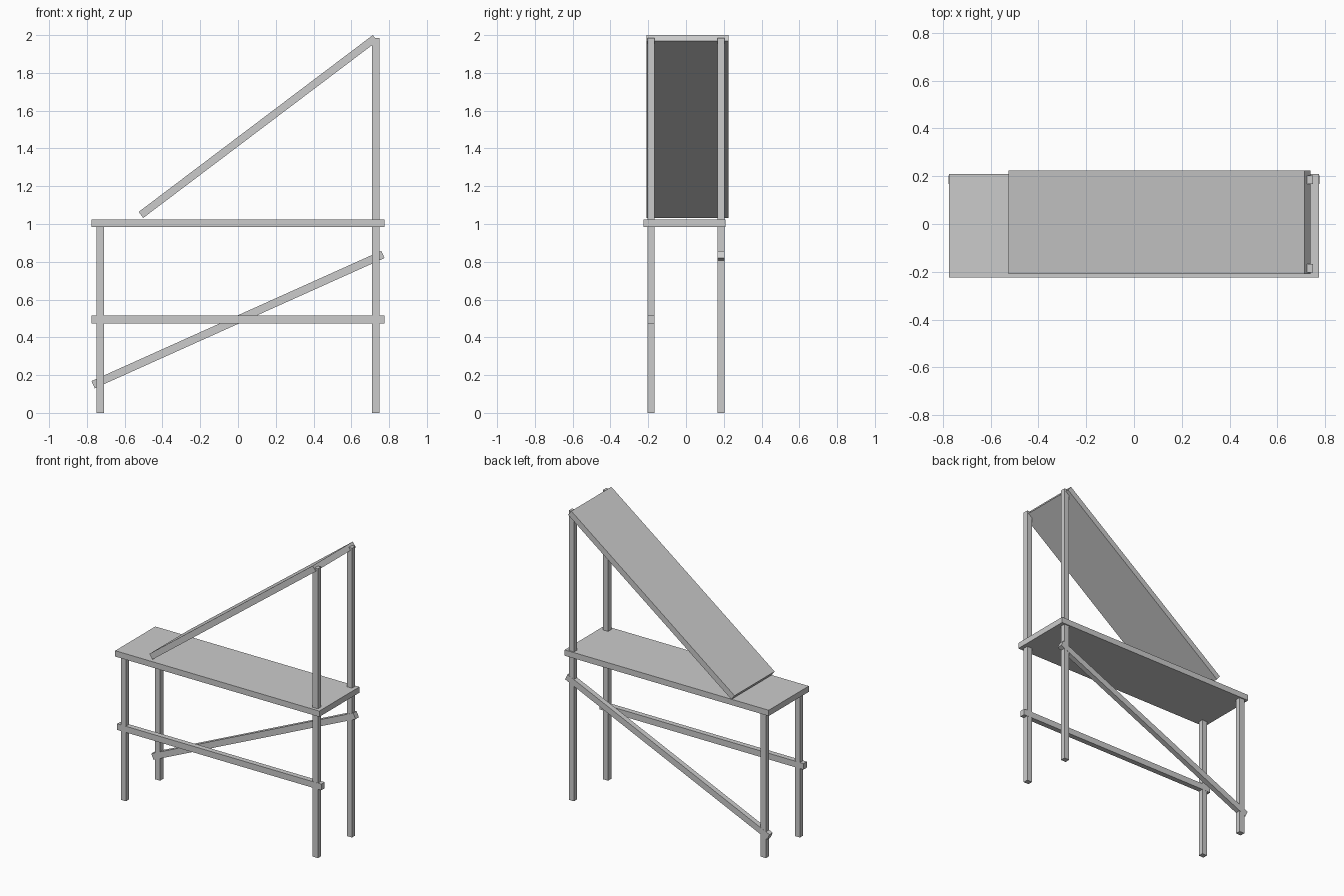
import bpy
from math import radians

if "Cube" in bpy.data.objects:
    bpy.data.objects.remove(bpy.data.objects["Cube"])


def beam(name, size, loc, tilt=0.0):
    """Box of the given size, tilted up towards +x by tilt degrees."""
    bpy.ops.mesh.primitive_cube_add(size=1, location=loc,
                                    rotation=(0, -radians(tilt), 0))
    ob = bpy.context.object
    ob.name = name
    ob.scale = size
    bpy.ops.object.transform_apply(location=False, rotation=False, scale=True)
    return ob


LEG_X, LEG_Y = 0.729, 0.185
LEG_W, LEG_D = 0.039, 0.035

# Short legs on the left, tall posts passing through the top on the right
for side, y in (("front", -LEG_Y), ("back", LEG_Y)):
    beam(side + "_short_leg", (LEG_W, LEG_D, 0.99), (-LEG_X, y, 0.495))
    beam(side + "_tall_post", (LEG_W, LEG_D, 1.986), (LEG_X, y, 0.993))

# Table top
beam("table_top", (1.55, 0.435, 0.04), (0, -0.0075, 1.005))

# Sloping board resting against the tall posts
beam("sloping_board", (1.5536, 0.435, 0.04), (0.106, 0.0075, 1.516), 37.05)

# Braces: level at the front, diagonal at the back
beam("front_brace", (1.55, 0.036, 0.042), (0, -LEG_Y, 0.494))
beam("back_diagonal_brace", (1.682, 0.036, 0.042), (0, LEG_Y, 0.494), 24.2)
